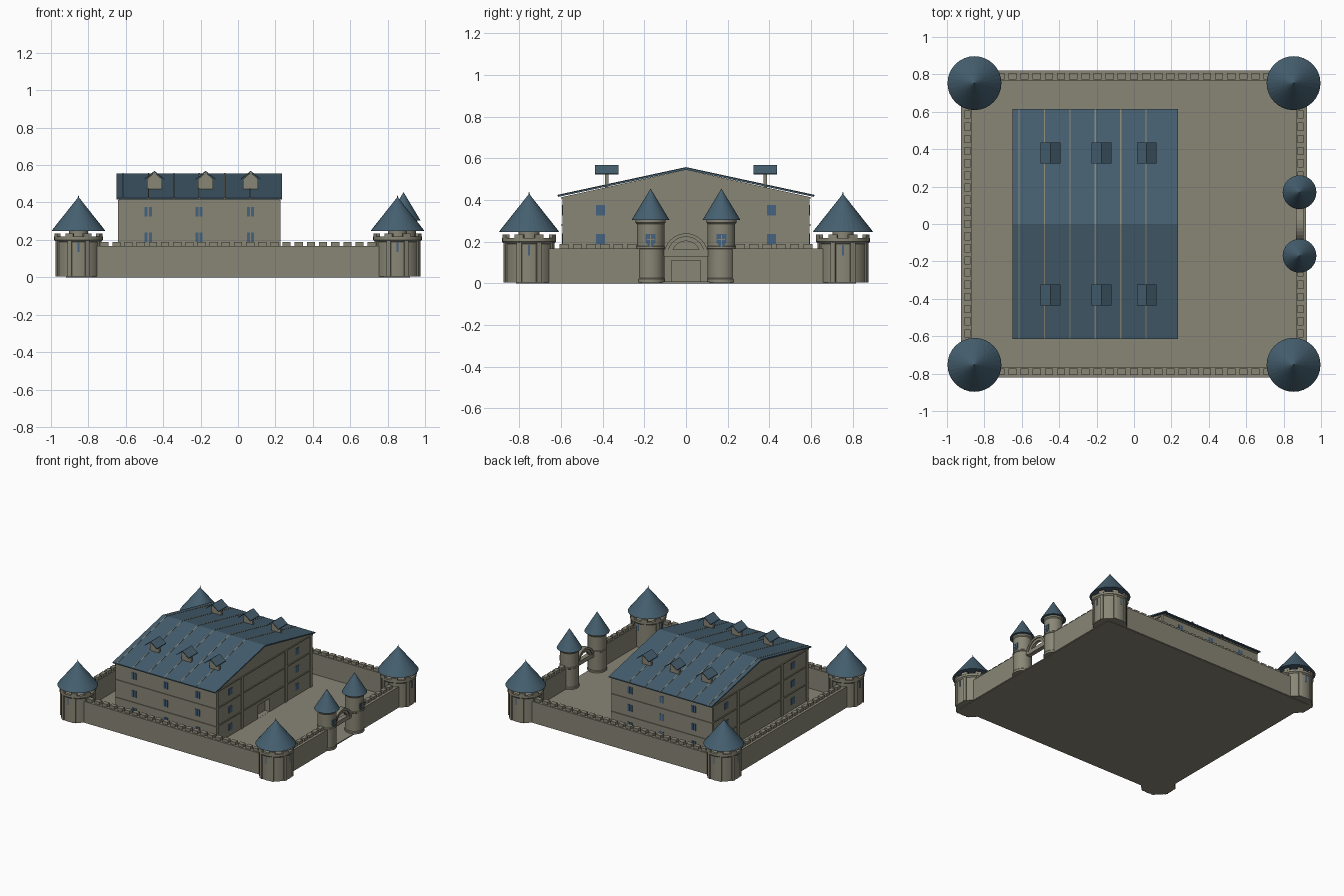
import bpy, bmesh, math
from mathutils import Matrix, Vector

if "Cube" in bpy.data.objects:
    bpy.data.objects.remove(bpy.data.objects["Cube"])


def mat(name, c):
    m = bpy.data.materials.new(name)
    m.diffuse_color = (*c, 1)
    m.use_nodes = True
    m.node_tree.nodes["Principled BSDF"].inputs["Base Color"].default_value = m.diffuse_color
    return m


STONE = mat("grey_stone", (0.25, 0.24, 0.18))
SLATE = mat("blue_slate", (0.06, 0.115, 0.16))
GLASS = mat("blue_glass", (0.06, 0.125, 0.22))


def finish(name, bm, m, smooth=False):
    bmesh.ops.recalc_face_normals(bm, faces=bm.faces)
    me = bpy.data.meshes.new(name)
    bm.to_mesh(me)
    bm.free()
    me.materials.append(m)
    ob = bpy.data.objects.new(name, me)
    bpy.context.collection.objects.link(ob)
    if smooth:
        bpy.context.view_layer.objects.active = ob
        ob.select_set(True)
        bpy.ops.object.shade_smooth_by_angle(angle=math.radians(35))
        ob.select_set(False)
    return ob


def add_box(bm, x0, x1, y0, y1, z0, z1, rot=None):
    mt = Matrix.Translation(((x0 + x1) / 2, (y0 + y1) / 2, (z0 + z1) / 2)) @ \
        Matrix.Diagonal((x1 - x0, y1 - y0, z1 - z0, 1))
    bmesh.ops.create_cube(bm, size=1, matrix=(rot @ mt) if rot else mt)


def boxes(name, lst, m):
    bm = bmesh.new()
    for b in lst:
        add_box(bm, *b)
    return finish(name, bm, m)


def lathe(name, prof, x, y, m, n=32, smooth=True):
    """Revolve an (r, z) profile around a vertical axis."""
    bm = bmesh.new()
    vs = [bm.verts.new((x + r, y, z)) for r, z in prof]
    es = [bm.edges.new(p) for p in zip(vs, vs[1:])]
    bmesh.ops.spin(bm, geom=vs + es, cent=(x, y, 0), axis=(0, 0, 1),
                   angle=2 * math.pi, steps=n)
    bmesh.ops.remove_doubles(bm, verts=bm.verts, dist=1e-5)
    return finish(name, bm, m, smooth)


def prism(name, pts, axis, a, b, m):
    """Extrude a 2D outline (u, z) along x or y from a to b."""
    bm = bmesh.new()
    f = bm.faces.new([bm.verts.new((a, u, z) if axis == 'x' else (u, a, z)) for u, z in pts])
    g = bmesh.ops.extrude_face_region(bm, geom=[f])
    v = [e for e in g['geom'] if isinstance(e, bmesh.types.BMVert)]
    bmesh.ops.translate(bm, verts=v, vec=(b - a, 0, 0) if axis == 'x' else (0, b - a, 0))
    return finish(name, bm, m)


# ground slab
boxes("courtyard_slab", [(-0.92, 0.92, -0.815, 0.815, 0, 0.008)], STONE)

# curtain walls, with an opening at the gate on +x
WX, WY, H = 0.925, 0.82, 0.168
walls = [(-0.8, 0.8, -WY, -WY + 0.055, 0.004, H), (-0.8, 0.8, WY - 0.055, WY, 0.004, H),
         (-WX, -WX + 0.055, -0.72, 0.72, 0.004, H),
         (WX - 0.055, WX, -0.72, -0.19, 0.004, H), (WX - 0.055, WX, 0.19, 0.72, 0.004, H)]
boxes("curtain_walls", walls, STONE)

# merlons along the walls
mer = []
for i in range(-11, 12):
    c = i * 0.065
    for s in (-1, 1):
        y = s * 0.79
        mer.append((c - 0.022, c + 0.022, y - 0.017, y + 0.017, H, 0.19))
        if abs(c) < 0.64:
            x = s * 0.89
            if s < 0 or abs(c) > 0.24:
                mer.append((x - 0.016, x + 0.016, c - 0.022, c + 0.022, H, 0.19))
boxes("wall_merlons", mer, STONE)

# corner towers
for sx in (-1, 1):
    for sy in (-1, 1):
        x, y = sx * 0.853, sy * 0.753
        lathe("corner_tower", [(0, 0.004), (0.12, 0.004), (0.12, 0.19), (0.13, 0.2),
                               (0.13, 0.218), (0.11, 0.218), (0.11, 0.205), (0.05, 0.205),
                               (0.05, 0.26), (0, 0.26)], x, y, STONE)
        lathe("corner_roof", [(0, 0.247), (0.144, 0.247), (0.138, 0.256), (0.012, 0.415),
                              (0.004, 0.425), (0, 0.443)], x, y, SLATE, 32, False)
        bm, bs = bmesh.new(), bmesh.new()
        T = Matrix.Translation((x, y, 0))
        for k in range(8):
            R = T @ Matrix.Rotation(k * math.pi / 4 + math.pi / 8, 4, 'Z')
            add_box(bm, 0.11, 0.127, -0.012, 0.012, 0.004, 0.2, R)      # pilaster
            add_box(bm, 0.112, 0.13, -0.022, 0.022, 0.215, 0.235, R)     # merlon
            if k % 2 == 0:
                S = T @ Matrix.Rotation(k * math.pi / 4, 4, 'Z')
                add_box(bs, 0.115, 0.122, -0.005, 0.005, 0.135, 0.185, S)
        finish("tower_pilasters_and_merlons", bm, STONE)
        finish("tower_slits", bs, GLASS)

# gate towers with shield-shaped windows
for s in (-1, 1):
    x, y = 0.885, s * 0.17
    lathe("gate_tower", [(0, 0.004), (0.07, 0.004), (0.07, 0.02), (0.066, 0.025), (0.066, 0.165),
                         (0.07, 0.168), (0.07, 0.176), (0.066, 0.18), (0.066, 0.285),
                         (0.072, 0.292), (0.072, 0.31), (0, 0.31)], x, y, STONE)
    lathe("gate_roof", [(0, 0.305), (0.09, 0.305), (0.086, 0.312), (0, 0.455)],
          x, y, SLATE, 32, False)
    prism("shield_window", [(y - 0.024, 0.237), (y + 0.024, 0.237), (y + 0.024, 0.195),
                            (y, 0.172), (y - 0.024, 0.195)], 'x', 0.94, 0.953, GLASS)
    boxes("window_cross", [(0.945, 0.956, y - 0.003, y + 0.003, 0.18, 0.232),
                           (0.945, 0.956, y - 0.018, y + 0.018, 0.208, 0.214)], STONE)

# gate arch with cross bar
bar_z, n = 0.135, 16
for name, ro, ri, d in (("gate_arch", 0.105, 0.088, 0.02), ("gate_arch_inner", 0.09, 0.068, 0.012)):
    arc = [(r * math.cos(math.pi * i / n), bar_z + r * math.sin(math.pi * i / n))
           for r, rng in ((ro, range(n + 1)), (ri, range(n, -1, -1))) for i in rng]
    prism(name, arc, 'x', 0.885 - d, 0.885 + d, STONE)
boxes("gate_bar", [(0.868, 0.902, -0.115, 0.115, 0.13, 0.162)], STONE)

# great hall body, gabled along x
X0, X1, Y = -0.635, 0.222, 0.592
hall = prism("hall_body", [(-Y, 0), (Y, 0), (Y, 0.415), (0, 0.545), (-Y, 0.415)],
             'x', X0, X1, STONE)
cut = boxes("door_cutter", [(X1 - 0.04, X1 + 0.05, -0.07, 0.07, 0.009, 0.11)], STONE)
cut.hide_render = True
cut.hide_viewport = True
bo = hall.modifiers.new("doorway", 'BOOLEAN')
bo.object, bo.operation, bo.solver = cut, 'DIFFERENCE', 'EXACT'

# floor bands and pilasters
P = 0.006
trim = [(X0 - P, X1 + P, -Y - P, Y + P, z, z + 0.009) for z in (0.276, 0.405)]
trim += [(X0 - P, X1 + P, s * 0.35 - 0.248, s * 0.35 + 0.248, 0.138, 0.147) for s in (-1, 1)]
trim.append((X0 - P, X1 + P, -0.12, 0.12, 0.138, 0.147))
for y in (-0.58, -0.27, 0.27, 0.58):
    for x in (X0, X1):
        trim.append((x - P, x + P, y - 0.012, y + 0.012, 0.008, 0.41))
boxes("hall_trim", trim, STONE)

# hall windows
win = []
for z in (0.05, 0.187, 0.325):
    for s in (-1, 1):
        for x in (-0.48, -0.208, 0.067):
            for dx in (-0.011, 0.011):
                win.append((x + dx - 0.008, x + dx + 0.008, s * Y - 0.003, s * Y + 0.003, z, z + 0.052))
        for x in (X0, X1):
            win.append((x - 0.003, x + 0.003, s * 0.41 - 0.022, s * 0.41 + 0.022, z, z + 0.05))
boxes("hall_windows", win, GLASS)

# hall roof and its raised seams
prism("hall_roof", [(-0.615, 0.415), (0, 0.545), (0.615, 0.415), (0.615, 0.423),
                    (0, 0.556), (-0.615, 0.423)], 'x', -0.65, 0.235, SLATE)
for i in range(6):
    x = -0.615 + i * 0.136
    prism("roof_seam", [(-0.616, 0.42), (0, 0.553), (0.616, 0.42), (0.616, 0.425),
                        (0, 0.558), (-0.616, 0.425)], 'x', x - 0.003, x + 0.003, STONE)

# dormers: a small wall plate under a folded roof
for x in (-0.447, -0.173, 0.068):
    for s in (-1, 1):
        y = s * 0.38
        prism("dormer_wall", [(x - 0.04, 0.46), (x + 0.04, 0.46), (x + 0.04, 0.525),
                              (x, 0.56), (x - 0.04, 0.525)], 'y', y - 0.009, y + 0.009, STONE)
        prism("dormer_roof", [(x - 0.053, 0.522), (x, 0.562), (x + 0.053, 0.522),
                              (x + 0.053, 0.528), (x, 0.569), (x - 0.053, 0.528)],
              'y', y - 0.057, y + 0.057, SLATE)
